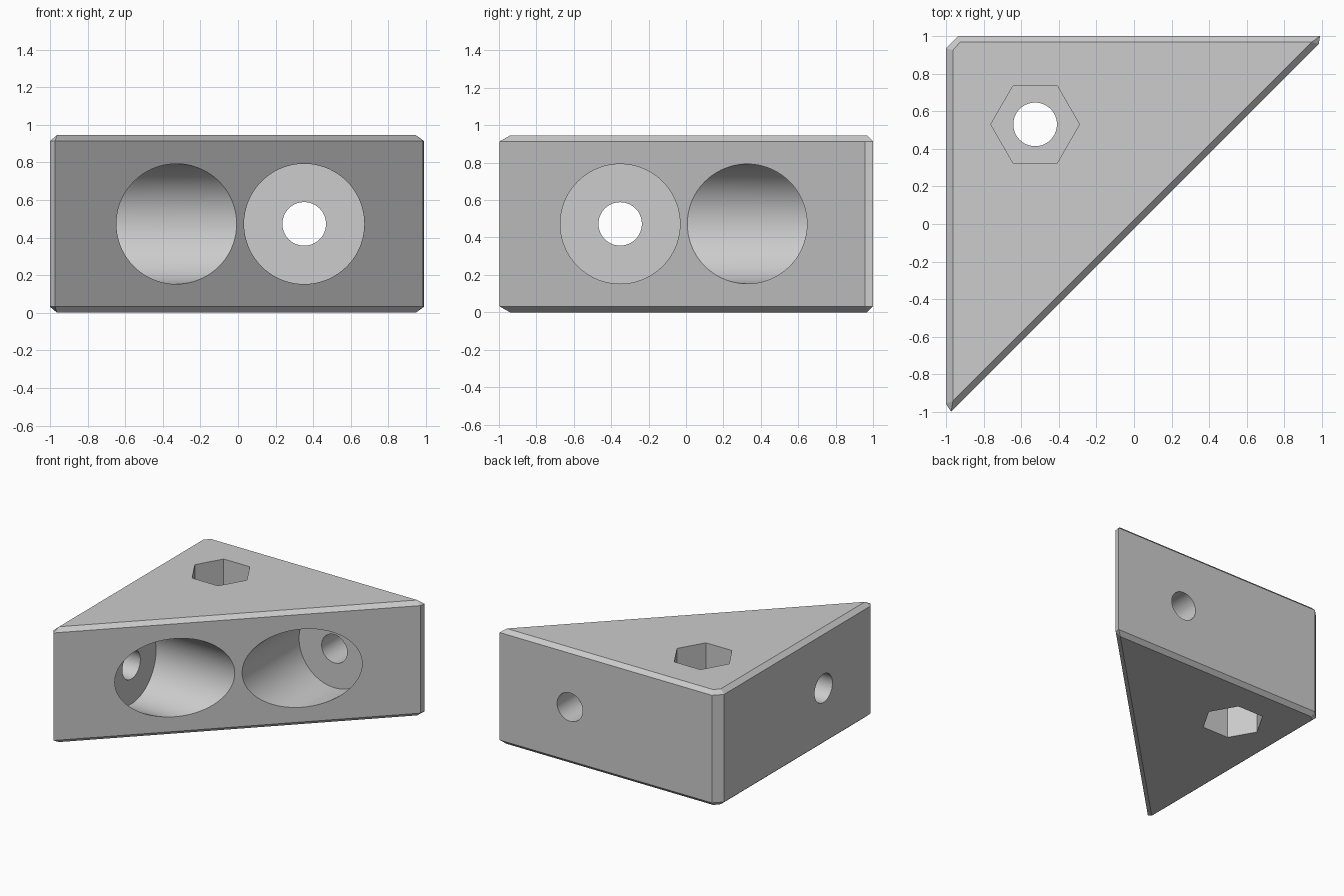
import bpy, bmesh, math
from mathutils import Vector

cube = bpy.data.objects.get("Cube")
if cube:
    bpy.data.objects.remove(cube, do_unlink=True)

grey = bpy.data.materials.new("light grey")
grey.use_nodes = True
colour = (0.604, 0.604, 0.604, 1)
grey.diffuse_color = colour
grey.node_tree.nodes["Principled BSDF"].inputs["Base Color"].default_value = colour

HEIGHT, CHAMFER = 0.945, 0.032
MID = HEIGHT / 2


def convex_solid(name, points):
    """Solid spanned by the points, with coplanar triangles merged."""
    bm = bmesh.new()
    for p in points:
        bm.verts.new(p)
    bmesh.ops.convex_hull(bm, input=bm.verts[:])
    bmesh.ops.dissolve_limit(bm, angle_limit=math.radians(0.5),
                             verts=bm.verts[:], edges=bm.edges[:])
    bmesh.ops.recalc_face_normals(bm, faces=bm.faces[:])
    mesh = bpy.data.meshes.new(name)
    bm.to_mesh(mesh)
    bm.free()
    mesh.materials.append(grey)
    obj = bpy.data.objects.new(name, mesh)
    bpy.context.collection.objects.link(obj)
    return obj


def cut(name, start, end, radius, sides=72):
    """Cut a regular prism running from start to end out of the block."""
    start, end = Vector(start), Vector(end)
    axis = (end - start).normalized()
    u = Vector((0, 0, 1)) if abs(axis.z) < 0.5 else Vector((1, 0, 0))
    v = axis.cross(u)
    ring = [radius * (math.cos(a) * u + math.sin(a) * v)
            for a in (math.tau * i / sides for i in range(sides))]
    cutter = convex_solid(name, [c + r for c in (start, end) for r in ring])
    cutter.hide_render = True
    mod = block.modifiers.new(name, "BOOLEAN")
    mod.operation, mod.solver, mod.object = "DIFFERENCE", "EXACT", cutter
    bpy.context.view_layer.objects.active = block
    bpy.ops.object.modifier_apply(modifier=mod.name)
    bpy.data.objects.remove(cutter, do_unlink=True)


# Triangular block with chamfered rims and a clipped square corner
outline = [(-1, 0.935), (-0.935, 1), (0.99, 1), (0.983, 0.958),
           (-0.973, -0.998), (-1, -0.957)]
inner = [(-0.963, 0.925), (-0.925, 0.968), (0.946, 0.968), (-0.963, -0.941)]
points = [(x, y, z) for x, y in outline for z in (CHAMFER, HEIGHT - CHAMFER)]
points += [(x, y, z) for x, y in inner for z in (0, HEIGHT)]
block = convex_solid("corner_bracket", points)

# Wide bores from the slanted face, with narrow screw holes behind them
BORE, HOLE = 0.32, 0.116
cut("side_bore", (-0.72, -0.352, MID), (1.5, -0.352, MID), BORE)
cut("side_screw_hole", (-1.5, -0.352, MID), (-0.5, -0.352, MID), HOLE)
cut("back_bore", (0.352, 0.745, MID), (0.352, -1.5, MID), BORE)
cut("back_screw_hole", (0.352, 1.5, MID), (0.352, 0.5, MID), HOLE)

# Vertical hole with a hexagonal nut pocket at each end
nx, ny, depth = -0.526, 0.53, 0.35
cut("top_nut_pocket", (nx, ny, HEIGHT - depth), (nx, ny, 1.5), 0.236, 6)
cut("bottom_nut_pocket", (nx, ny, depth), (nx, ny, -0.5), 0.236, 6)
cut("vertical_hole", (nx, ny, 0.2), (nx, ny, HEIGHT - 0.2), HOLE)

# Smooth bore walls, crisp edges elsewhere
bpy.ops.object.select_all(action="DESELECT")
block.select_set(True)
bpy.context.view_layer.objects.active = block
bpy.ops.object.shade_smooth_by_angle(angle=math.radians(15))
